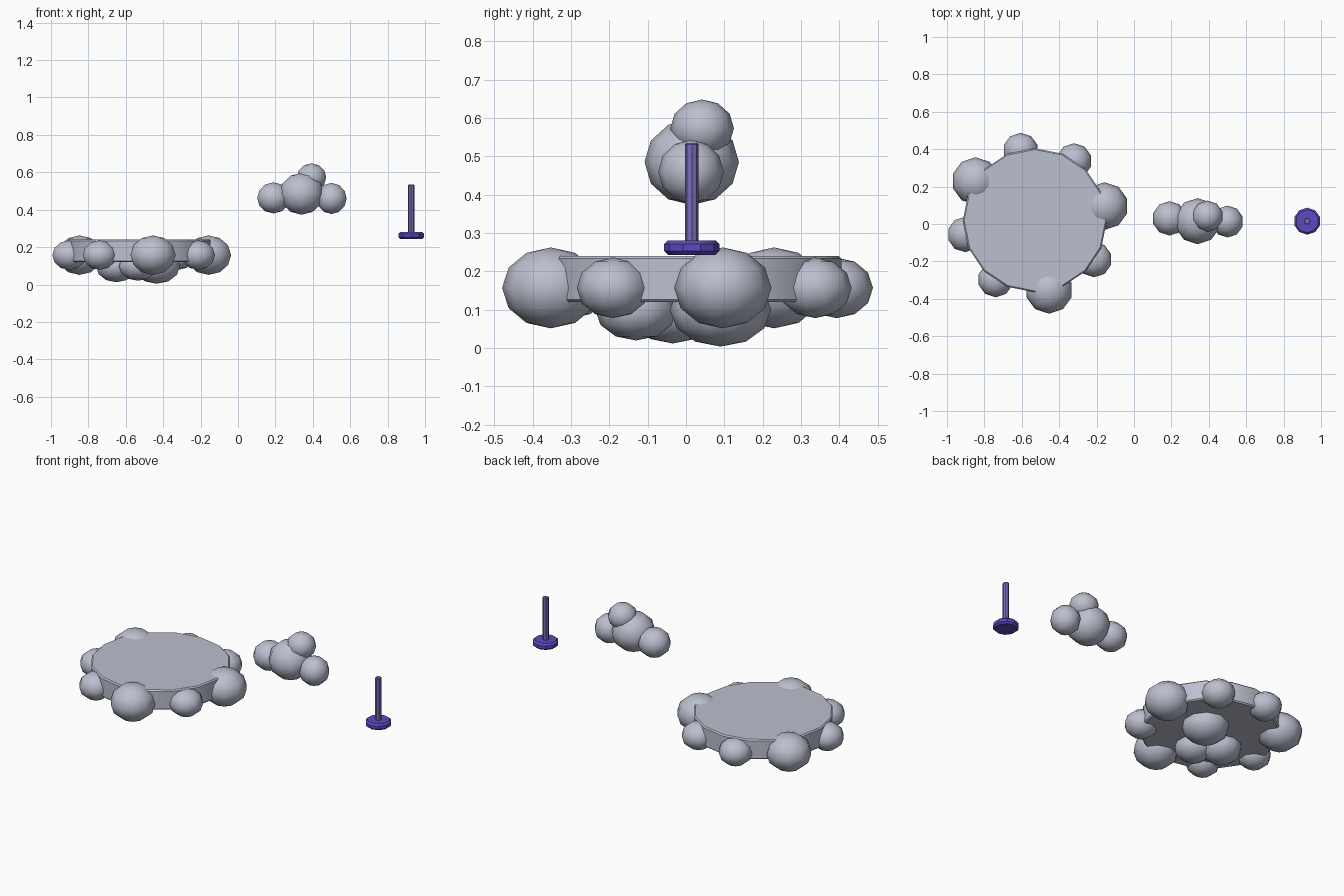
import bpy
import bmesh
from math import sin, cos, radians
from mathutils import Matrix

if "Cube" in bpy.data.objects:
    bpy.data.objects.remove(bpy.data.objects["Cube"])


def material(name, rgb):
    m = bpy.data.materials.new(name)
    m.use_nodes = True
    color = (*rgb, 1)
    m.diffuse_color = color
    m.node_tree.nodes["Principled BSDF"].inputs["Base Color"].default_value = color
    return m


CLOUD = material("cloud_grey", (0.50, 0.52, 0.62))
BASE = material("base_violet", (0.11, 0.065, 0.52))
POLE = material("pole_lilac", (0.19, 0.145, 0.48))


def finish(bm, name, mat, angle):
    mesh = bpy.data.meshes.new(name)
    bm.to_mesh(mesh)
    bm.free()
    mesh.materials.append(mat)
    obj = bpy.data.objects.new(name, mesh)
    bpy.context.collection.objects.link(obj)
    bpy.ops.object.select_all(action="DESELECT")
    obj.select_set(True)
    bpy.context.view_layer.objects.active = obj
    bpy.ops.object.shade_smooth_by_angle(angle=radians(angle))
    return obj


def puff(name, center, radius, height):
    """Low-poly ball flattened along z."""
    bm = bmesh.new()
    bmesh.ops.create_uvsphere(bm, u_segments=10, v_segments=6, radius=1)
    bmesh.ops.transform(bm, verts=bm.verts, matrix=Matrix.Translation(center)
                        @ Matrix.Diagonal((radius, radius, height, 1)))
    return finish(bm, name, CLOUD, 60)


def cylinder(name, x, y, low, high, radius, sides, mat, bevel=0):
    bm = bmesh.new()
    bmesh.ops.create_cone(bm, cap_ends=True, segments=sides, radius1=radius,
                          radius2=radius, depth=high - low,
                          matrix=Matrix.Translation((x, y, (low + high) / 2)))
    if bevel:
        rims = [e for e in bm.edges
                if abs(e.verts[0].co.z - e.verts[1].co.z) < 1e-4]
        bmesh.ops.bevel(bm, geom=rims, offset=bevel, segments=1, affect="EDGES")
    return finish(bm, name, mat, 30)


# Large cloud platform: flat slab with a ring of puffs
cx, cy = -0.53, 0.02
cylinder("platform_slab", cx, cy, 0.12, 0.24, 0.385, 16, CLOUD, 0.007)
for i in range(8):
    a = radians(11.5 + 45 * i)
    r = 0.127 if i % 3 == 0 else 0.095
    puff(f"rim_puff_{i + 1}", (cx + 0.38 * cos(a), cy + 0.38 * sin(a), 0.157),
         r, r * 0.83)

# Puffs hanging under the platform
puff("under_puff_large", (-0.435, 0.09, 0.1), 0.132, 0.096)
puff("under_puff_side", (-0.65, -0.035, 0.098), 0.115, 0.086)
puff("under_puff_front", (-0.535, -0.13, 0.1), 0.107, 0.08)

# Small floating cloud
puff("small_cloud_middle", (0.34, 0.015, 0.485), 0.123, 0.112)
puff("small_cloud_right", (0.19, 0.03, 0.463), 0.092, 0.083)
puff("small_cloud_left", (0.5, 0.013, 0.46), 0.085, 0.083)
puff("small_cloud_top", (0.393, 0.042, 0.573), 0.083, 0.075)

# Post on a round foot
cylinder("post_foot", 0.926, 0.015, 0.243, 0.281, 0.072, 10, BASE, 0.01)
cylinder("post", 0.926, 0.015, 0.275, 0.534, 0.018, 8, POLE, 0.003)
